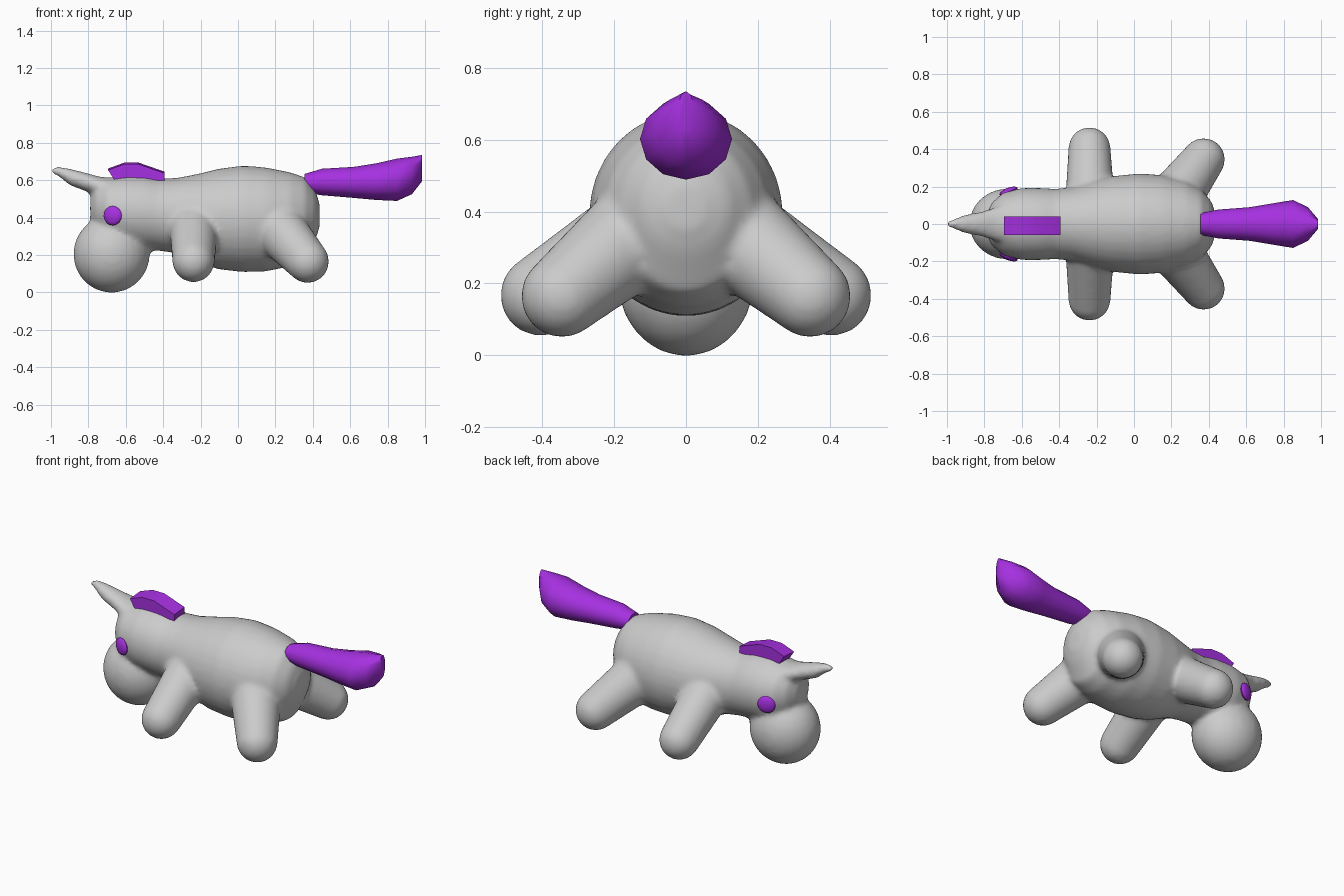
import bpy, bmesh, math
from mathutils import Vector, Matrix

if "Cube" in bpy.data.objects:
    bpy.data.objects.remove(bpy.data.objects["Cube"])


def material(name, rgb):
    m = bpy.data.materials.new(name)
    m.diffuse_color = (*rgb, 1)
    m.use_nodes = True
    m.node_tree.nodes["Principled BSDF"].inputs["Base Color"].default_value = m.diffuse_color
    return m


GREY = material("grey", (0.60, 0.60, 0.60))
PURPLE = material("purple", (0.38, 0.03, 0.75))


def finish(bm, name, mat, angle=40):
    bmesh.ops.recalc_face_normals(bm, faces=bm.faces)
    me = bpy.data.meshes.new(name)
    bm.to_mesh(me)
    bm.free()
    me.materials.append(mat)
    ob = bpy.data.objects.new(name, me)
    bpy.context.collection.objects.link(ob)
    bpy.context.view_layer.objects.active = ob
    ob.select_set(True)
    bpy.ops.object.shade_smooth_by_angle(angle=math.radians(angle))
    ob.select_set(False)
    return ob


def loft(bm, rings, n):
    """Tube along x; each ring is (x, centre z, half width y, half height z)."""
    loops = []
    for x, zc, hy, hz in rings:
        loops.append([bm.verts.new((x, hy * math.sin(2 * math.pi * i / n),
                                    zc + hz * math.cos(2 * math.pi * i / n)))
                      for i in range(n)])
    for a, b in zip(loops, loops[1:]):
        for i in range(n):
            j = (i + 1) % n
            bm.faces.new((a[i], a[j], b[j], b[i]))
    bm.faces.new(loops[0])
    bm.faces.new(loops[-1][::-1])


def ball(bm, centre, size):
    bmesh.ops.create_uvsphere(bm, u_segments=24, v_segments=16, radius=1,
                              matrix=Matrix.Translation(centre) @ Matrix.Diagonal((*size, 1)))


def limb(bm, start, end, r0, r1):
    """Tapered leg with a round foot."""
    a, b = Vector(start), Vector(end)
    rot = (b - a).to_track_quat('Z', 'Y').to_matrix().to_4x4()
    bmesh.ops.create_cone(bm, cap_ends=True, segments=24, radius1=r0, radius2=r1,
                          depth=(b - a).length,
                          matrix=Matrix.Translation((a + b) / 2) @ rot)
    ball(bm, end, (r1, r1, r1))


# Body: trunk, neck, muzzle, horn and legs fused into one soft skin
bm = bmesh.new()
loft(bm, [(0.437, .41, .05, .06), (0.415, .415, .12, .13), (0.36, .395, .185, .22),
          (0.28, .39, .23, .252), (0.15, .39, .262, .278), (0.03, .393, .27, .285),
          (-.10, .392, .258, .270), (-.20, .395, .236, .242), (-.32, .41, .198, .203),
          (-.42, .415, .188, .193), (-.50, .425, .193, .198), (-.60, .43, .193, .195),
          (-.70, .44, .168, .17), (-.76, .45, .115, .125), (-.79, .45, .05, .06)], 32)
ball(bm, (-.676, 0, .205), (.205, .19, .207))
loft(bm, [(-.62, .54, .12, .07), (-.74, .568, .092, .05), (-.82, .592, .066, .05),
          (-.90, .617, .052, .045), (-.96, .647, .03, .027), (-1.0, .652, .014, .014)], 20)
for s in (-1, 1):
    limb(bm, (-.235, s * .10, .37), (-.238, s * .405, .167), .135, .113)
    limb(bm, (.19, s * .10, .37), (.372, s * .345, .165), .15, .115)
body = finish(bm, "body", GREY)
remesh = body.modifiers.new("fuse", 'REMESH')
remesh.mode = 'VOXEL'
remesh.voxel_size = 0.014
remesh.use_smooth_shade = True
smooth = body.modifiers.new("soften", 'SMOOTH')
smooth.factor = 0.5
smooth.iterations = 10

# Tail: flared low-poly tube with an upturned end
bm = bmesh.new()
loft(bm, [(.355, .583, .058, .05), (.45, .59, .077, .071), (.62, .588, .09, .083),
          (.74, .592, .11, .098), (.85, .602, .128, .113), (.93, .625, .09, .1),
          (.985, .665, .025, .07)], 12)
finish(bm, "tail", PURPLE, 50)

# Mane: arched strip along the crest of the neck
bm = bmesh.new()
rows = []
for x, top, xb, bottom in [(-.695, .662, -.66, .60), (-.61, .693, -.60, .60),
                           (-.53, .693, -.53, .60), (-.392, .645, -.392, .58)]:
    rows.append([bm.verts.new(p) for p in ((x, -.06, top - .008), (x, .04, top),
                                          (xb, .04, bottom), (xb, -.06, bottom))])
for a, b in zip(rows, rows[1:]):
    for i in range(4):
        j = (i + 1) % 4
        bm.faces.new((a[i], a[j], b[j], b[i]))
bm.faces.new(rows[0])
bm.faces.new(rows[-1][::-1])
finish(bm, "mane", PURPLE, 25)

# Eyes: small discs turned slightly forward
for s, side in ((-1, "right"), (1, "left")):
    bm = bmesh.new()
    normal = Vector((-.38, s, 0))
    rot = normal.to_track_quat('Z', 'Y').to_matrix().to_4x4()
    bmesh.ops.create_uvsphere(bm, u_segments=16, v_segments=8, radius=1,
                              matrix=Matrix.Translation((-.67, s * .174, .41)) @ rot
                              @ Matrix.Diagonal((.052, .052, .02, 1)))
    finish(bm, "eye_" + side, PURPLE)
